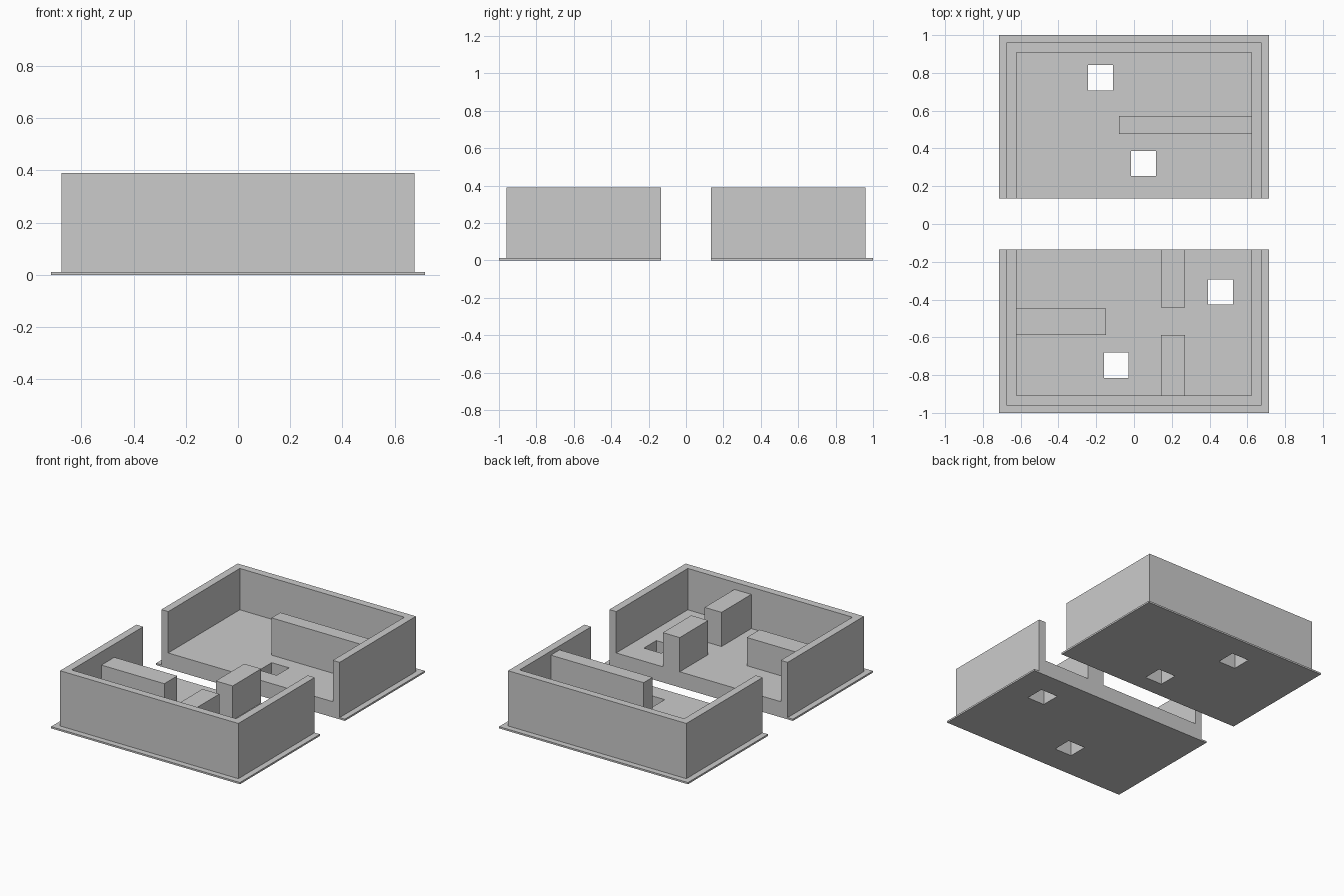
import bpy, bmesh
from mathutils import Vector

if "Cube" in bpy.data.objects:
    bpy.data.objects.remove(bpy.data.objects["Cube"])

FLOOR, TOP, LIP, GAP = 0.107, 0.39, 0.012, 0.135


def box(name, x0, x1, y0, y1, z0, z1):
    """Axis-aligned box given by its limits."""
    bm = bmesh.new()
    bmesh.ops.create_cube(bm, size=1)
    for v in bm.verts:
        v.co = Vector(((x0 + x1) / 2 + v.co.x * (x1 - x0),
                       (y0 + y1) / 2 + v.co.y * (y1 - y0),
                       (z0 + z1) / 2 + v.co.z * (z1 - z0)))
    me = bpy.data.meshes.new(name)
    bm.to_mesh(me)
    bm.free()
    ob = bpy.data.objects.new(name, me)
    bpy.context.collection.objects.link(ob)
    return ob


def boolean(ob, tool, op):
    """Apply a boolean and discard the tool object."""
    tool.hide_render = True
    mod = ob.modifiers.new(op, 'BOOLEAN')
    mod.operation, mod.object, mod.solver = op, tool, 'EXACT'
    bpy.context.view_layer.objects.active = ob
    bpy.ops.object.modifier_apply(modifier=mod.name)
    bpy.data.objects.remove(tool)


def ybox(name, side, hx, near, far, z0, z1):
    """Box symmetric in x, on the +y or -y side."""
    a, b = sorted((side * near, side * far))
    return box(name, -hx, hx, a, b, z0, z1)


def tray(name, side, holes):
    # walled body on a thin base lip, open towards the middle
    ob = ybox(name, side, 0.715, GAP, 1.0, 0, LIP)
    boolean(ob, ybox("body", side, 0.675, GAP, 0.96, 0, TOP), 'UNION')
    boolean(ob, ybox("cavity", side, 0.623, 0.0, 0.909, FLOOR, 0.6), 'DIFFERENCE')
    # square holes through the floor
    for cx, cy in holes:
        boolean(ob, box("hole", cx - 0.066, cx + 0.066, cy - 0.067, cy + 0.067, -0.1, 0.3),
                'DIFFERENCE')


tray("back_tray", 1, [(-0.178, 0.775), (0.05, 0.32)])
tray("front_tray", -1, [(0.458, -0.36), (-0.094, -0.748)])

# inner partitions, standing on the floor
box("back_partition", -0.08, 0.623, 0.477, 0.572, FLOOR, 0.362)
box("front_low_partition", -0.623, -0.147, -0.587, -0.447, FLOOR, 0.30)
for label, y0, y1 in (("inner", -0.443, -GAP), ("outer", -0.909, -0.587)):
    box("front_cross_partition_" + label, 0.142, 0.27, y0, y1, FLOOR, 0.341)
